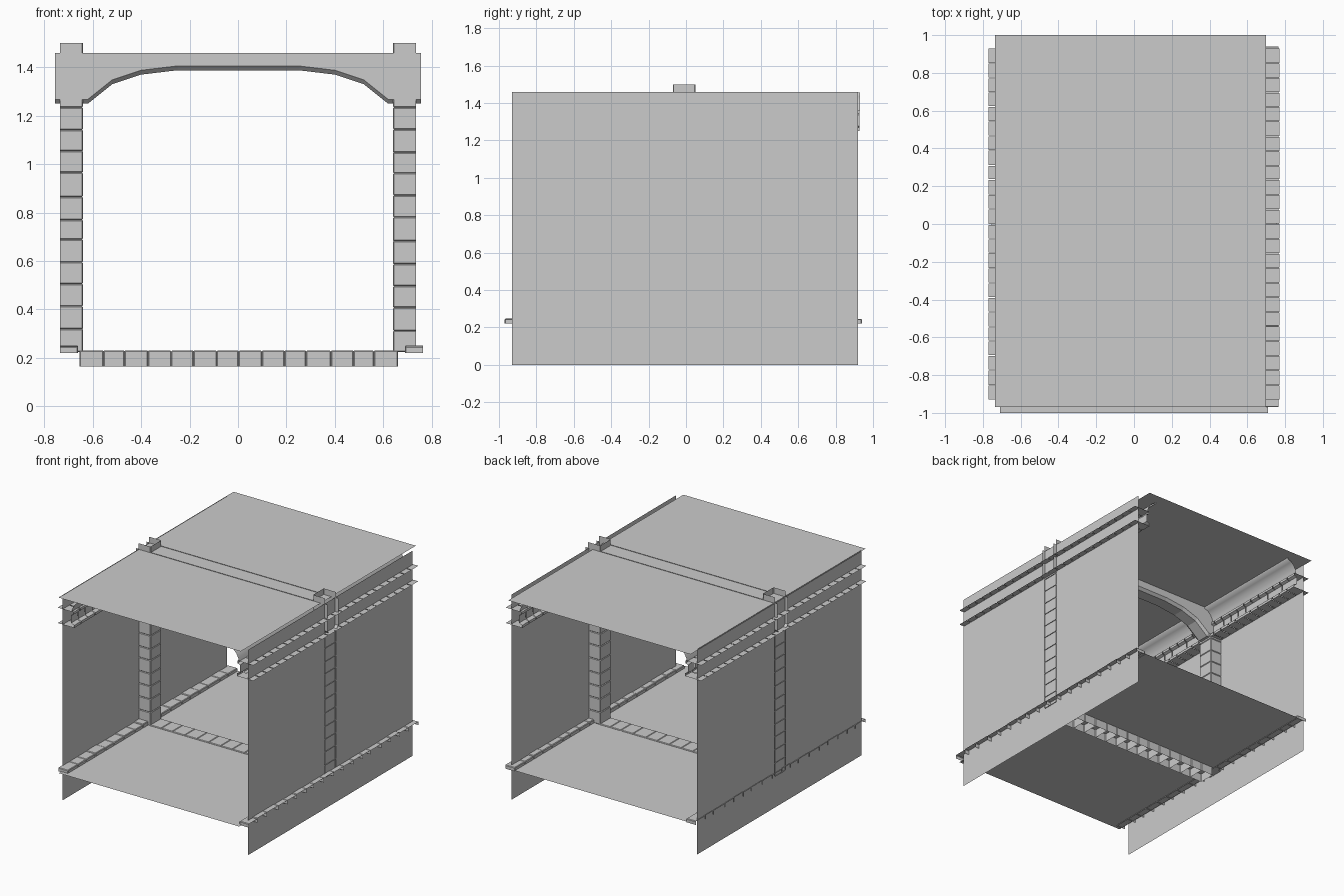
import bpy, bmesh, random
from mathutils import Vector

random.seed(4)
if "Cube" in bpy.data.objects:
    bpy.data.objects.remove(bpy.data.objects["Cube"])

stone = bpy.data.materials.new("pale_grey_stone")
stone.use_nodes = True
GREY = (0.6, 0.6, 0.6, 1)
stone.diffuse_color = GREY
stone.node_tree.nodes["Principled BSDF"].inputs["Base Color"].default_value = GREY

Y0, Y1 = -0.07, 0.05        # depth of the pillar and arch rib
CEILING, FLOOR = 1.457, 0.225


def finish(name, bm):
    mesh = bpy.data.meshes.new(name)
    bm.to_mesh(mesh)
    bm.free()
    mesh.materials.append(stone)
    obj = bpy.data.objects.new(name, mesh)
    bpy.context.collection.objects.link(obj)
    return obj


def sheet(name, corners):
    bm = bmesh.new()
    bm.faces.new([bm.verts.new(c) for c in corners])
    return finish(name, bm)


def block(bm, lo, hi, open_dirs=(), bevel=0.004):
    """Rounded brick, left open on the sides that sit in the wall or floor."""
    part = bmesh.new()
    bmesh.ops.create_cube(part, size=1)
    lo, hi = Vector(lo), Vector(hi)
    for v in part.verts:
        v.co = (lo + hi) / 2 + v.co * (hi - lo)
    part.normal_update()
    dirs = [Vector(d) for d in open_dirs]
    hidden = [f for f in part.faces if any(f.normal.dot(d) > 0.9 for d in dirs)]
    edges = [e for e in part.edges if not any(f in hidden for f in e.link_faces)]
    bmesh.ops.delete(part, geom=hidden, context='FACES')
    bmesh.ops.bevel(part, geom=edges, offset=bevel, segments=1, affect='EDGES')
    temp = bpy.data.meshes.new("temp")
    part.to_mesh(temp)
    part.free()
    bm.from_mesh(temp)
    bpy.data.meshes.remove(temp)


def spans(start, end, count, jitter=0.006):
    """Slightly uneven brick joints along a run."""
    step = (end - start) / count
    cuts = [start + i * step + random.uniform(-jitter, jitter) for i in range(count + 1)]
    cuts[0], cuts[-1] = start, end
    return list(zip(cuts, cuts[1:]))


def sided(s, inner, outer):
    return min(s * inner, s * outer), max(s * inner, s * outer)


def profile_run(bm, points, s, y0, y1):
    """Sweep an open cross-section straight along y."""
    rows = [[bm.verts.new((s * x, y, z)) for x, z in points] for y in (y0, y1)]
    for i in range(len(points) - 1):
        quad = [rows[0][i], rows[0][i + 1], rows[1][i + 1], rows[1][i]]
        bm.faces.new(quad if s < 0 else quad[::-1])


# Ceiling and floor sheets
sheet("ceiling", [(-0.735, -0.97, CEILING), (-0.735, 1, CEILING),
                  (0.70, 1, CEILING), (0.70, -0.97, CEILING)])
sheet("floor", [(-0.71, -1, FLOOR), (0.71, -1, FLOOR),
                (0.71, 0.94, FLOOR), (-0.71, 0.94, FLOOR)])

ledge = [(0.77, 1.25), (0.64, 1.25), (0.64, 1.268), (0.665, 1.278)]
crown = [(0.665, 1.335), (0.645, 1.343), (0.645, 1.36), (0.77, 1.36)]
cove = [(0.66, 1.36), (0.652, 1.385), (0.638, 1.412), (0.615, 1.435), (0.585, 1.447), (0.585, CEILING)]

for s, side in ((1, "left"), (-1, "right")):
    # Side wall
    wall = [(s * 0.73, -0.93, 0), (s * 0.73, 0.92, 0),
            (s * 0.73, 0.92, 1.46), (s * 0.73, -0.93, 1.46)]
    sheet(side + "_wall", wall if s > 0 else wall[::-1])

    # Stacked pillar with open back
    bm = bmesh.new()
    x0, x1 = sided(s, 0.64, 0.735)
    for z0, z1 in spans(0.225, 1.235, 11):
        block(bm, (x0, Y0, z0), (x1, Y1, z1), [(s, 0, 0)])
    block(bm, (x0, Y0, 1.235), (x1, Y1, 1.5), [(s, 0, 0), (0, 0, 1)])
    finish(side + "_pillar", bm)

    # Skirting bricks along the foot of the wall
    bm = bmesh.new()
    x0, x1 = sided(s, *((0.69, 0.765) if s > 0 else (0.66, 0.735)))
    for y0, y1 in spans(-0.97, 0.94, 18, 0.015):
        block(bm, (x0, y0, 0.22), (x1, y1, 0.25 + random.uniform(-0.004, 0.002)),
              [(s, 0, 0), (0, 0, -1)])
    finish(side + "_skirting", bm)

    # Cornice: ledge, brick band and crown cut into short stones
    bm = bmesh.new()
    for y0, y1 in spans(-0.93, 0.93, 24, 0.003):
        profile_run(bm, ledge + crown, s, y0 + 0.002, y1 - 0.002)
    finish(side + "_cornice", bm)

    # Concave moulding between cornice and ceiling
    bm = bmesh.new()
    profile_run(bm, cove, s, -0.93, 0.93)
    obj = finish(side + "_cove", bm)
    for p in obj.data.polygons:
        p.use_smooth = True

# Arch rib, open on top and at the wall ends
half = [(0.755, 1.25), (0.62, 1.25), (0.52, 1.33), (0.40, 1.37), (0.25, 1.388)]
soffit = half + [(-x, z) for x, z in reversed(half)]
sections = [(Y0, 0.018), (Y0 + 0.018, 0), (Y1 - 0.018, 0), (Y1, 0.018)]
bm = bmesh.new()
rows = [[bm.verts.new((x, Y0, 1.46)) for x, z in soffit]]
rows += [[bm.verts.new((x, y, z + lift)) for x, z in soffit] for y, lift in sections]
rows += [[bm.verts.new((x, Y1, 1.46)) for x, z in soffit]]
for a, b in zip(rows, rows[1:]):
    for i in range(len(soffit) - 1):
        bm.faces.new((a[i], b[i], b[i + 1], a[i + 1]))
bmesh.ops.recalc_face_normals(bm, faces=bm.faces[:])
finish("arch_rib", bm)

# Brick strip crossing the floor
bm = bmesh.new()
for x0, x1 in spans(-0.655, 0.66, 14):
    block(bm, (x0, Y0, 0.165), (x1, Y1, 0.231), [(0, 0, -1)])
finish("floor_strip", bm)
